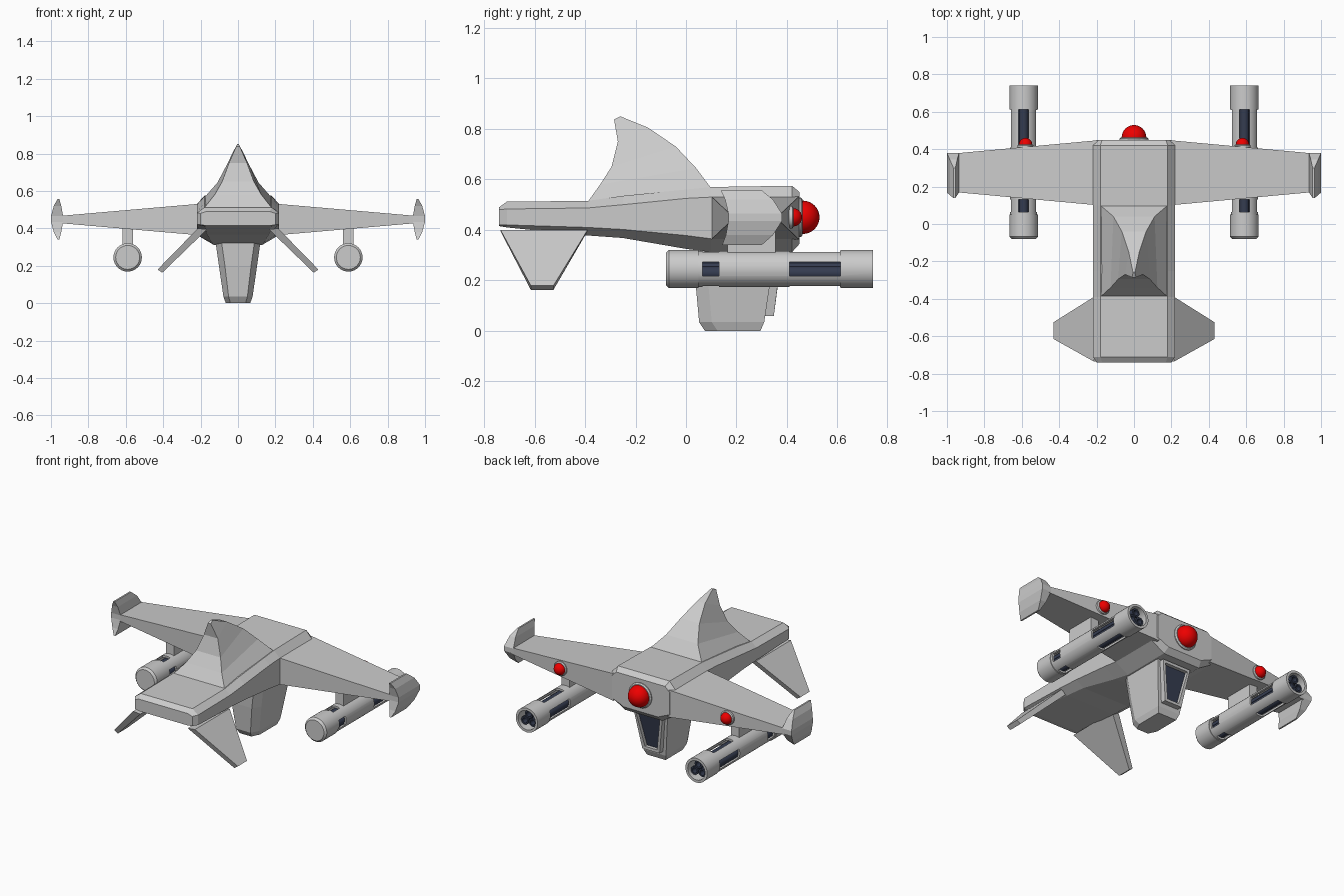
import bpy, bmesh, math

if "Cube" in bpy.data.objects:
    bpy.data.objects.remove(bpy.data.objects["Cube"])

def material(name, rgb):
    m = bpy.data.materials.new(name)
    m.diffuse_color = (*rgb, 1)
    m.use_nodes = True
    m.node_tree.nodes["Principled BSDF"].inputs["Base Color"].default_value = m.diffuse_color
    return m

RED = material("red_light", (0.85, 0.0, 0.0))
DARK = material("dark_glass", (0.035, 0.045, 0.08))

def finish(name, bm, mat=None, mirror=False, smooth=False):
    bmesh.ops.recalc_face_normals(bm, faces=bm.faces[:])
    me = bpy.data.meshes.new(name)
    for f in bm.faces:
        f.smooth = smooth
    bm.to_mesh(me)
    bm.free()
    if smooth:
        me.set_sharp_from_angle(angle=math.radians(35))
    ob = bpy.data.objects.new(name, me)
    bpy.context.collection.objects.link(ob)
    if mat:
        me.materials.append(mat)
    if mirror:
        ob.modifiers.new("mirror", 'MIRROR')
    return ob

def loft(name, rings, **kw):
    """Skin a list of equal-length point rings and cap both ends."""
    bm = bmesh.new()
    vs = [[bm.verts.new(p) for p in r] for r in rings]
    n = len(rings[0])
    for a, b in zip(vs, vs[1:]):
        for i in range(n):
            j = (i + 1) % n
            bm.faces.new((a[i], a[j], b[j], b[i]))
    bm.faces.new(vs[0])
    bm.faces.new(vs[-1])
    return finish(name, bm, **kw)

def lathe(name, profile, x, z, n=32, **kw):
    """Revolve (radius, y) pairs about a y-parallel axis."""
    return loft(name, [[(x + r * math.cos(2 * math.pi * i / n), y,
                         z + r * math.sin(2 * math.pi * i / n)) for i in range(n)]
                       for r, y in profile], smooth=True, **kw)

def box(name, x0, x1, y0, y1, z0, z1, **kw):
    return loft(name, [[(x0, y, z0), (x1, y, z0), (x1, y, z1), (x0, y, z1)]
                       for y in (y0, y1)], **kw)

def ball(name, x, y, z, r, **kw):
    bm = bmesh.new()
    bmesh.ops.create_uvsphere(bm, u_segments=32, v_segments=16, radius=r)
    bmesh.ops.translate(bm, verts=bm.verts, vec=(x, y, z))
    return finish(name, bm, mat=RED, smooth=True, **kw)

# Fuselage: y, top half width/z, side half width, upper/lower side z, bottom half width/z
stations = [(-.74, .17, .49, .20, .48, .42, .17, .415),
            (-.71, .18, .512, .22, .483, .42, .175, .41),
            (-.39, .18, .515, .22, .487, .41, .17, .378),
            (-.25, .18, .535, .22, .50, .402, .165, .368),
            (0, .18, .56, .22, .525, .378, .14, .325),
            (.10, .18, .57, .22, .53, .365, .13, .312),
            (.42, .18, .575, .22, .53, .365, .13, .312),
            (.45, .17, .55, .20, .52, .38, .12, .345)]
loft("fuselage", [[(tw, y, tz), (sw, y, uz), (sw, y, lz), (bw, y, bz),
                   (-bw, y, bz), (-sw, y, lz), (-sw, y, uz), (-tw, y, tz)]
                  for y, tw, tz, sw, uz, lz, bw, bz in stations])

# Dorsal fin: rear y, z, half width, then front y, z, half width
fin = [(-.39, .51, .18, .10, .565, .18), (-.34, .58, .125, .04, .645, .11),
       (-.295, .65, .085, -.04, .73, .065), (-.27, .75, .048, -.15, .805, .028),
       (-.285, .838, .01, -.26, .85, .005)]
loft("dorsal_fin", [[(-rw, ry, rz), (rw, ry, rz), (fw, fy, fz), (-fw, fy, fz)]
                    for ry, rz, rw, fy, fz, fw in fin])

# Wings
loft("wing", [[(x, y0, z0), (x, y1, z0), (x, y1, z1), (x, y0, z1)]
              for x, y0, y1, z0, z1 in [(.19, .10, .448, .362, .533),
                                        (.95, .17, .378, .428, .467)]], mirror=True)

# Crescent wingtip plates: z, inner x, outer x, rear y, front y
tips = [(.34, .955, .965, .143, .30), (.38, .945, .985, .158, .345),
        (.435, .935, 1.0, .168, .38), (.465, .935, 1.0, .168, .38),
        (.52, .945, .985, .155, .345), (.557, .955, .965, .138, .30)]
loft("wingtip_plate", [[(xi, y0, z), (xo, y0, z), (xo, y1, z), (xi, y1, z)]
                       for z, xi, xo, y0, y1 in tips], mirror=True)

# Drooping tail fins
loft("tail_fin", [[(xi, y0, zi), (xo, y0, zo), (xo, y1, zo), (xi, y1, zi)]
                  for xi, zi, xo, zo, y0, y1 in [(.165, .395, .215, .40, -.735, -.39),
                                                 (.405, .163, .43, .18, -.615, -.525)]],
     mirror=True)

# Belly pod: z, half width, rear half width, rear y, front y
pod = [(.0, .065, .04, .075, .295), (.035, .078, .05, .052, .31),
       (.20, .102, .07, .037, .335), (.34, .122, .09, .03, .355)]
loft("belly_pod", [[(-rw, y0, z), (rw, y0, z), (w, y0 + .05, z), (w, y1, z),
                    (-w, y1, z), (-w, y0 + .05, z)]
                   for z, w, rw, y0, y1 in pod])

# Slanted window frame with recessed glass
def window_ring(dy, inset):
    lo, hi = .06 + inset, .305 - inset
    wl, wh = .06 - inset, .10 - inset
    yl, yh = .348 + dy, .378 + dy
    return [(-wl, yl, lo), (wl, yl, lo), (wh, yh, hi), (-wh, yh, hi)]

loft("window_frame", [window_ring(-.06, 0), window_ring(0, 0),
                      window_ring(0, .018), window_ring(-.03, .018)])
loft("window_glass", [window_ring(-.032, .018), window_ring(-.022, .018)], mat=DARK)

# Gun pods: hollow shell with cut slots
GX, GZ = .59, .245
shell = lathe("gun_shell", [(.064, -.08), (.076, -.068), (.076, .05), (.072, .05),
                            (.072, .61), (.076, .61), (.076, .74), (.06, .74),
                            (.06, -.05)], GX, GZ)
for y0, y1 in [(.065, .13), (.41, .612)]:
    for w, h in [(.1, .027), (.027, .1)]:
        cutter = box("slot_cutter", GX - w, GX + w, y0, y1, GZ - h, GZ + h)
        cutter.hide_render = True
        cutter.hide_set(True)
        mod = shell.modifiers.new("slot", 'BOOLEAN')
        mod.operation = 'DIFFERENCE'
        mod.solver = 'EXACT'
        mod.object = cutter
shell.modifiers.new("mirror", 'MIRROR')

# Three dark barrels around a core
lathe("gun_core", [(.034, -.045), (.034, .66)], GX, GZ, mat=DARK, mirror=True)
for k in range(3):
    a = math.radians(90 + 120 * k)
    lathe("gun_barrel", [(.026, -.04), (.026, .72), (.016, .72), (.016, .67)],
          GX + .031 * math.cos(a), GZ + .031 * math.sin(a), 16, mat=DARK, mirror=True)

# Pylons
box("gun_pylon", GX - .028, GX + .028, .165, .355, .305, .42, mirror=True)

# Red lights with collars
lathe("nose_collar", [(.078, .44), (.078, .456), (.07, .462)], 0, .45)
ball("nose_light", 0, .463, .45, .066)
lathe("wing_collar", [(.044, .395), (.044, .421), (.038, .426)], .58, .45, mirror=True)
ball("wing_light", .58, .424, .45, .036, mirror=True)
